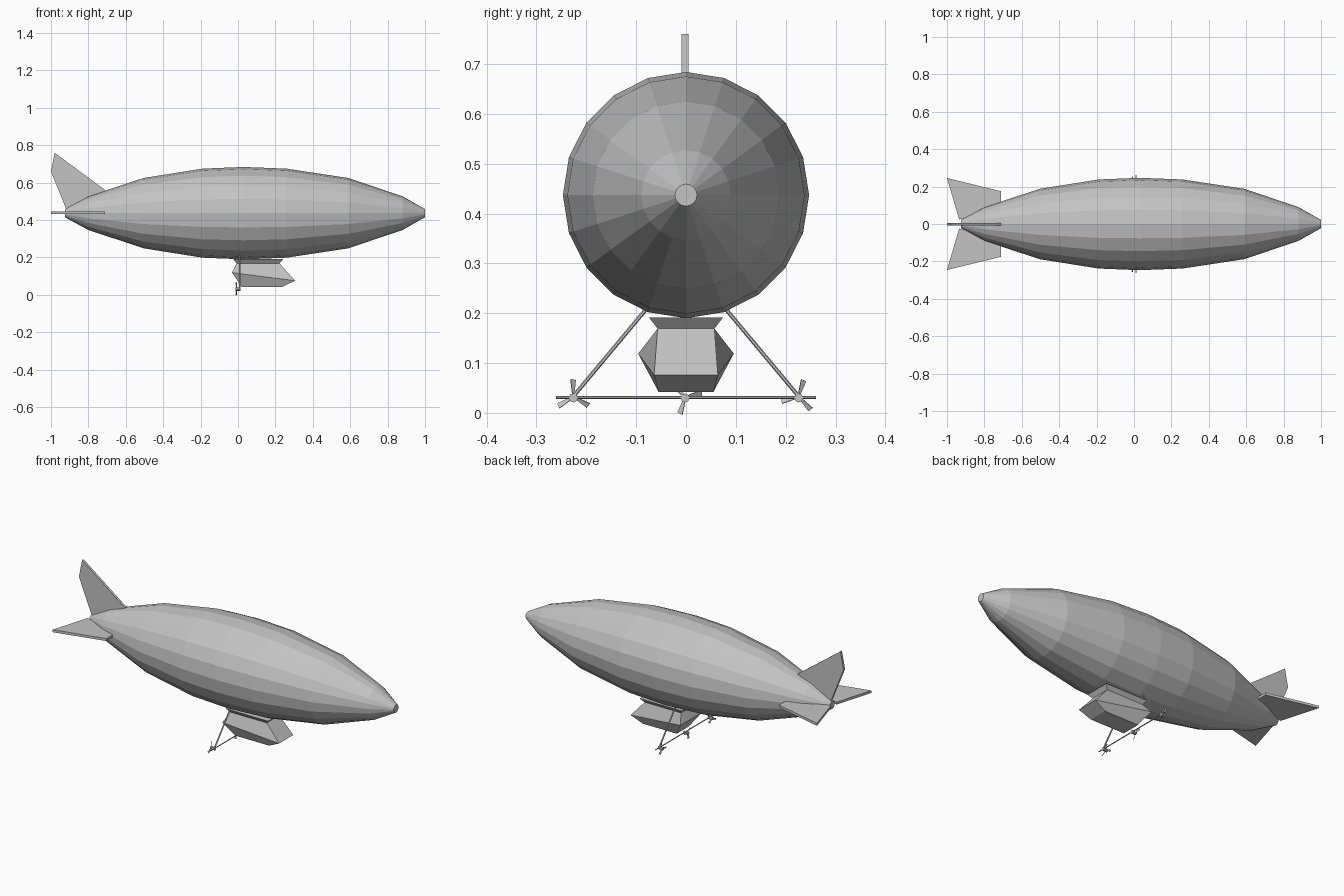
import bpy, bmesh, math
from mathutils import Vector, Matrix

cube = bpy.data.objects.get("Cube")
if cube:
    bpy.data.objects.remove(cube, do_unlink=True)

grey = bpy.data.materials.new("plain_grey")
grey.use_nodes = True
grey.diffuse_color = (0.55, 0.55, 0.55, 1)
grey.node_tree.nodes["Principled BSDF"].inputs["Base Color"].default_value = (0.55, 0.55, 0.55, 1)


def finish(name, bm):
    bmesh.ops.recalc_face_normals(bm, faces=bm.faces)
    mesh = bpy.data.meshes.new(name)
    bm.to_mesh(mesh)
    bm.free()
    mesh.materials.append(grey)
    obj = bpy.data.objects.new(name, mesh)
    bpy.context.collection.objects.link(obj)
    return obj


def loft(name, rings):
    """Skin a stack of equal-length rings and cap both ends."""
    bm = bmesh.new()
    loops = [[bm.verts.new(p) for p in ring] for ring in rings]
    n = len(loops[0])
    for a, b in zip(loops, loops[1:]):
        for i in range(n):
            j = (i + 1) % n
            bm.faces.new((a[i], a[j], b[j], b[i]))
    bm.faces.new(loops[0])
    bm.faces.new(loops[-1])
    return finish(name, bm)


def plate(name, outline, normal, thickness):
    """Thin slab made from a flat outline."""
    half = Vector(normal) * thickness / 2
    return loft(name, [[Vector(p) + s * half for p in outline] for s in (-1, 1)])


def rod(name, start, end, radius, sides=6):
    start, end = Vector(start), Vector(end)
    bm = bmesh.new()
    turn = (end - start).to_track_quat('Z', 'Y').to_matrix().to_4x4()
    bmesh.ops.create_cone(bm, cap_ends=True, segments=sides, radius1=radius, radius2=radius,
                          depth=(end - start).length,
                          matrix=Matrix.Translation((start + end) / 2) @ turn)
    return finish(name, bm)


# Envelope: twenty-sided body along x
AXIS_Z, SIDES = 0.437, 20
profile = [(-0.925, 0.022), (-0.8, 0.09), (-0.505, 0.188), (-0.19, 0.238), (0.03, 0.247),
           (0.26, 0.238), (0.59, 0.188), (0.88, 0.09), (1.0, 0.022)]
angles = [math.tau * i / SIDES for i in range(SIDES)]
loft("envelope", [[(x, r * math.sin(a), AXIS_Z + r * math.cos(a)) for a in angles]
                  for x, r in profile])

# Tail fins
top_fin = [(-0.98, 0.76), (-1.0, 0.66), (-0.92, 0.462), (-0.71, 0.5), (-0.71, 0.56)]
plate("top_fin", [(x, -0.002, z) for x, z in top_fin], (0, 1, 0), 0.014)
side_fin = [(-1.0, 0.246), (-0.935, 0.025), (-0.71, 0.08), (-0.71, 0.175)]
for side, label in ((1, "left"), (-1, "right")):
    plate(label + "_fin", [(x, side * y, 0.44) for x, y in side_fin], (0, 0, 1), 0.014)


# Gondola: each ring runs from a rear pair (x, half width, z) to a front pair
def ring(rear, front):
    (xr, wr, zr), (xf, wf, zf) = rear, front
    return [(xr, -wr, zr), (xf, -wf, zf), (xf, wf, zf), (xr, wr, zr)]


neck = ring((-0.008, 0.057, 0.169), (0.222, 0.057, 0.169))
loft("gondola", [ring((0.02, 0.055, 0.042), (0.235, 0.055, 0.042)),
                 ring((-0.032, 0.096, 0.119), (0.305, 0.064, 0.076)), neck])
loft("gondola_collar", [neck, ring((-0.025, 0.074, 0.191), (0.242, 0.074, 0.191))])

# Propeller frame
BAR_X, BAR_Z = 0.01, 0.031
rod("propeller_bar", (BAR_X, -0.261, BAR_Z), (BAR_X, 0.261, BAR_Z), 0.003)
for side, label in ((1, "left"), (-1, "right")):
    rod(label + "_strut", (BAR_X, side * 0.07, 0.22), (BAR_X, side * 0.228, BAR_Z), 0.004)

# Propellers: hub and three blades
blade = [(0.004, -0.002), (0.034, -0.007), (0.036, 0.005), (0.01, 0.003)]
for label, y, phase in (("right", -0.226, 92), ("centre", -0.002, 15), ("left", 0.226, 75)):
    rod(label + "_hub", (-0.014, y, 0.03), (0.014, y, 0.03), 0.009, 8)
    for k in range(3):
        a = math.radians(phase + 120 * k)
        out = Vector((0, math.cos(a), math.sin(a)))
        across = Vector((0.5, -math.sin(a) * 0.87, math.cos(a) * 0.87))
        centre = Vector((-0.008, y, 0.032))
        plate(f"{label}_blade_{k + 1}", [centre + out * u + across * v for u, v in blade],
              out.cross(across), 0.002)
